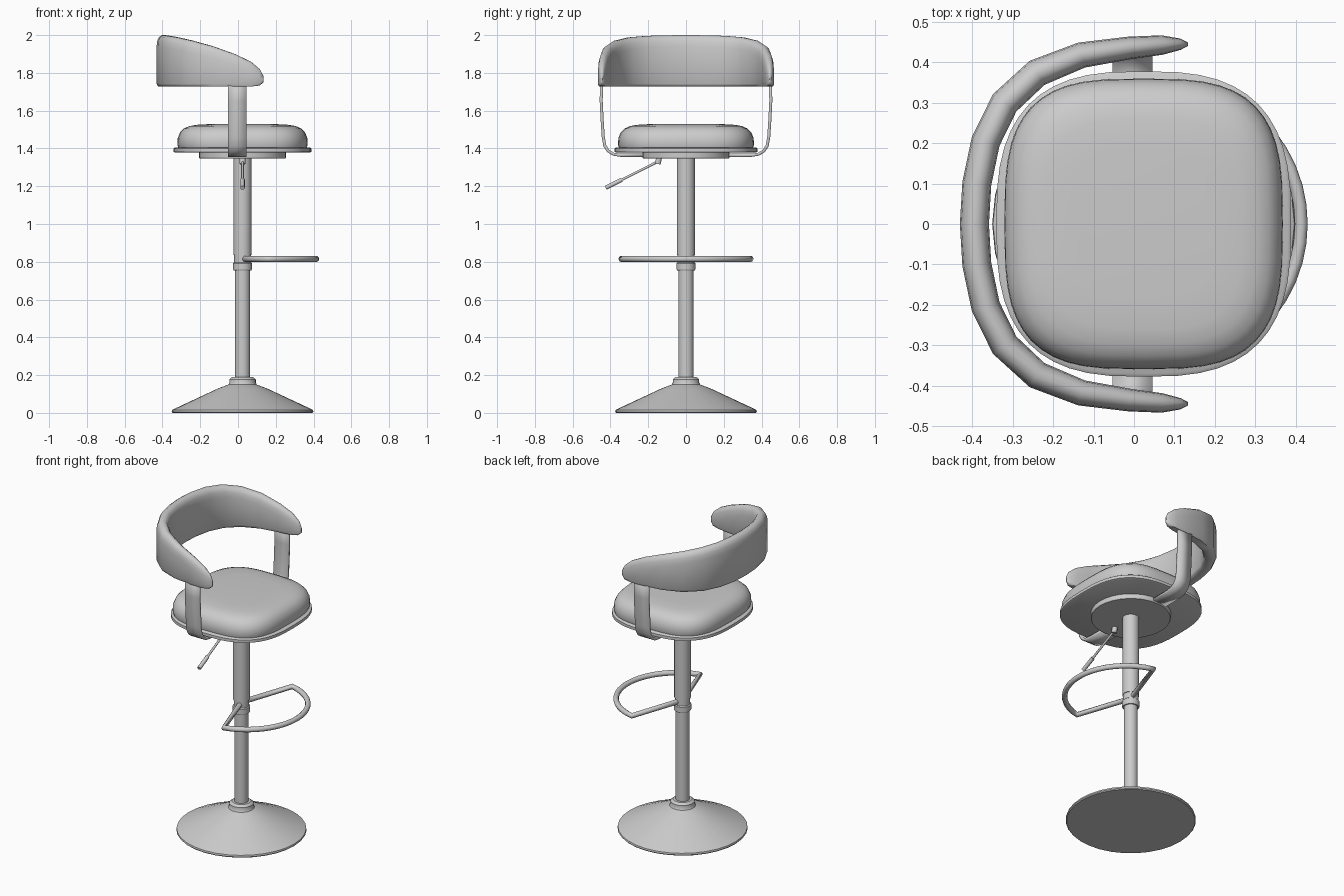
import bpy, bmesh, math
from mathutils import Vector

if "Cube" in bpy.data.objects:
    bpy.data.objects.remove(bpy.data.objects["Cube"])

GREY = (0.6, 0.6, 0.6, 1)
mat = bpy.data.materials.new("plain_grey")
mat.use_nodes = True
mat.diffuse_color = GREY
mat.node_tree.nodes["Principled BSDF"].inputs["Base Color"].default_value = GREY
CX = 0.024  # axis of the column


def finish(name, data, angle=40):
    ob = bpy.data.objects.new(name, data)
    bpy.context.collection.objects.link(ob)
    data.materials.append(mat)
    if ob.type == "MESH":
        bpy.ops.object.select_all(action="DESELECT")
        ob.select_set(True)
        bpy.context.view_layer.objects.active = ob
        bpy.ops.object.shade_smooth_by_angle(angle=math.radians(angle))
    return ob


def loft(name, rings, angle=40):
    """Skin a list of closed point rings and cap both ends."""
    bm = bmesh.new()
    loops = [[bm.verts.new(p) for p in ring] for ring in rings]
    n = len(loops[0])
    for a, b in zip(loops, loops[1:]):
        for i in range(n):
            j = (i + 1) % n
            bm.faces.new((a[i], a[j], b[j], b[i]))
    bm.faces.new(loops[0][::-1])
    bm.faces.new(loops[-1])
    bmesh.ops.recalc_face_normals(bm, faces=bm.faces)
    me = bpy.data.meshes.new(name)
    bm.to_mesh(me)
    bm.free()
    return finish(name, me, angle)


def oval(z, rx, ry, power=2, sides=32):
    """Superellipse ring around the column axis."""
    pts = []
    for i in range(sides):
        a = 2 * math.pi * i / sides
        c, s = math.cos(a), math.sin(a)
        pts.append((CX + rx * math.copysign(abs(c) ** (2 / power), c),
                    ry * math.copysign(abs(s) ** (2 / power), s), z))
    return pts


def turned(name, profile):
    """Round part from (z, radius) pairs."""
    return loft(name, [oval(z, r, r) for z, r in profile], 30)


def tube(name, points, radius, cyclic=False):
    cu = bpy.data.curves.new(name, "CURVE")
    cu.dimensions = "3D"
    cu.bevel_depth = radius
    cu.bevel_resolution = 3
    cu.use_fill_caps = True
    sp = cu.splines.new("POLY")
    sp.points.add(len(points) - 1)
    for p, co in zip(sp.points, points):
        p.co = (*co, 1)
    sp.use_cyclic_u = cyclic
    sp.use_smooth = True
    return finish(name, cu)


# Pedestal
turned("base", [(0, .37), (.006, .375), (.016, .373), (.127, .135), (.135, .115),
                (.15, .075), (.16, .07), (.178, .07), (.19, .055)])
turned("lower_column", [(.15, .04), (.85, .04)])
turned("collar", [(.755, .047), (.76, .05), (.792, .05), (.797, .044), (.835, .044)])
turned("upper_column", [(.835, .048), (1.36, .048)])

# Footrest: two bars from the column joined by a bowed front
R, bow = .352, .062
end = math.radians(77)
arc = [(bow + R * math.cos(a), R * math.sin(a), .815)
       for a in (end * (i / 10 - 1) for i in range(21))]
tube("footrest", [(CX, 0, .815)] + arc, .016, cyclic=True)

# Height lever
top, mid, tip = (CX, -.15, 1.33), (CX, -.34, 1.234), (CX, -.425, 1.192)
tube("lever_rod", [top, mid], .007)
tube("lever_handle", [mid, tip], .012)
tube("lever_mount", [(CX, -.15, 1.318), (CX, -.14, 1.36)], .016)

# Seat
turned("under_plate", [(1.348, .228), (1.353, .231), (1.385, .231)])
loft("seat_plate", [oval(z, .365 - d, .378 - d, 2.8, 48)
                    for z, d in ((1.378, .008), (1.382, 0), (1.4, 0), (1.406, .008))])
loft("cushion", [oval(z, .345 - d, .36 - d, 3.2, 48)
                 for z, d in ((1.4, .006), (1.42, 0), (1.455, .002), (1.485, .014),
                              (1.505, .034), (1.518, .062), (1.525, .1), (1.529, .17))], 60)

# Bent straps carrying the backrest
side = [(.2, 1.364), (.35, 1.364), (.385, 1.37), (.412, 1.387), (.43, 1.415),
        (.438, 1.46), (.444, 1.55), (.449, 1.65), (.447, 1.78)]
for label, s in (("left", 1), ("right", -1)):
    bm = bmesh.new()
    rows = [[bm.verts.new((x, s * y, z)) for x in (-.053, .046)] for y, z in side]
    for a, b in zip(rows, rows[1:]):
        bm.faces.new((a[0], a[1], b[1], b[0]))
    me = bpy.data.meshes.new("strap")
    bm.to_mesh(me)
    bm.free()
    strap = finish(label + "_strap", me)
    solid = strap.modifiers.new("thickness", "SOLIDIFY")
    solid.thickness = .016
    solid.offset = 0

# Backrest: wrapped pad, half path as (x, y, half thickness, top, bottom)
half = [(-.395, 0, .036, 2, 1.727), (-.389, .1, .036, 1.999, 1.727),
        (-.367, .205, .036, 1.996, 1.727), (-.32, .3, .036, 1.988, 1.727),
        (-.24, .374, .035, 1.97, 1.727), (-.13, .418, .032, 1.94, 1.727),
        (-.01, .436, .028, 1.897, 1.727), (.07, .443, .024, 1.858, 1.728),
        (.115, .445, .014, 1.82, 1.733), (.134, .445, .004, 1.785, 1.75)]
path = [(x, -y, *rest) for x, y, *rest in half[:0:-1]] + half
section = [(-1, .015), (-.75, 0), (.75, 0), (1, .015)]
crown = [(1, .06), (.9, .03), (.65, .01), (.25, 0)]
rings = []
for i, (x, y, t, hi, lo) in enumerate(path):
    a, b = path[max(i - 1, 0)], path[min(i + 1, len(path) - 1)]
    n = Vector((b[1] - a[1], a[0] - b[0])).normalized()
    k = min(1, (hi - lo) / .12)
    outline = [(u, lo + k * d) for u, d in section]
    outline += [(u, hi - k * d) for u, d in crown]
    outline += [(-u, hi - k * d) for u, d in crown[::-1]]
    rings.append([(x + n.x * u * t, y + n.y * u * t, z) for u, z in outline])
loft("backrest", rings, 60)
